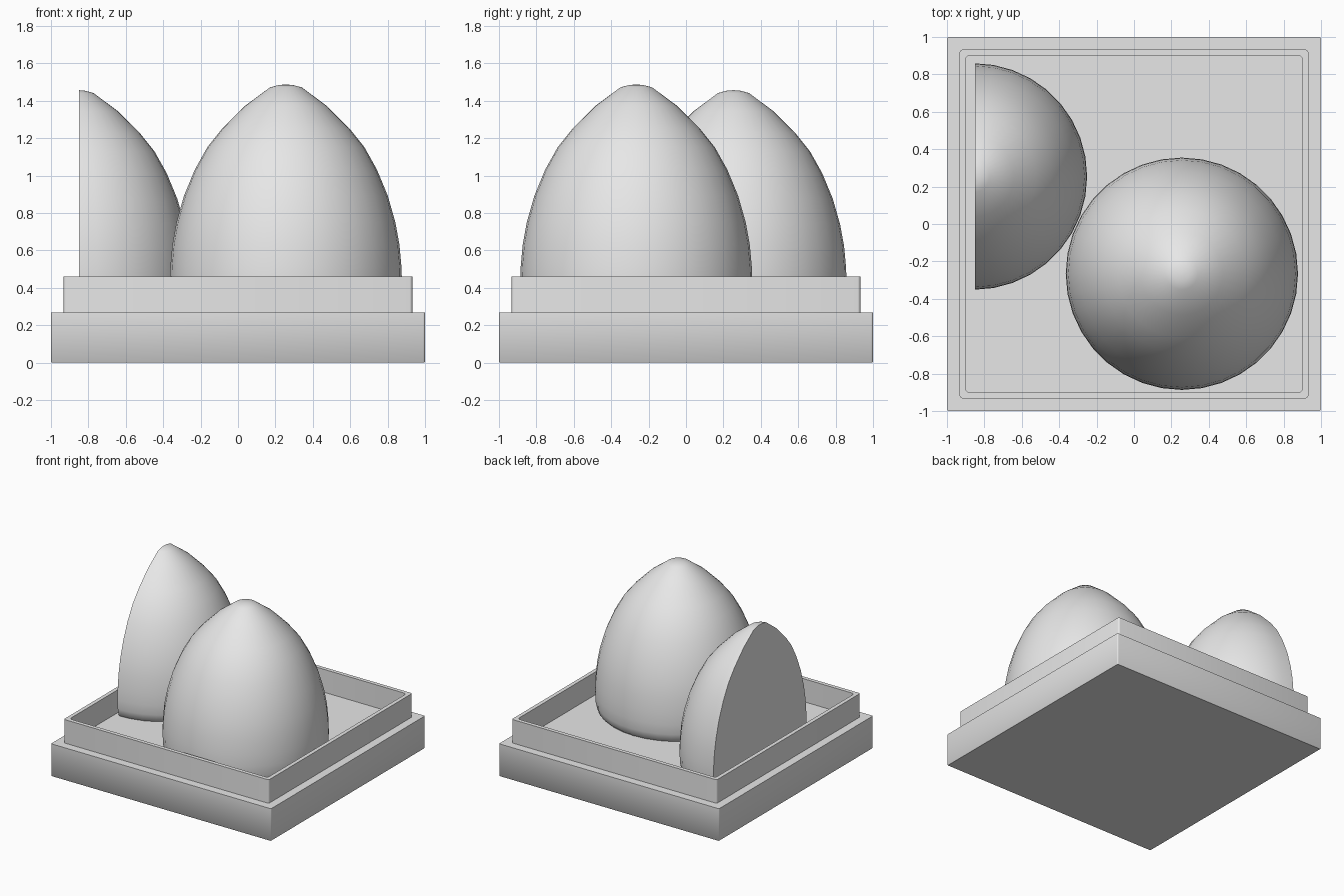
import bpy, bmesh, math

cube = bpy.data.objects.get("Cube")
if cube:
    bpy.data.objects.remove(cube, do_unlink=True)

GREY = (0.8, 0.8, 0.8, 1.0)
grey = bpy.data.materials.new("light grey")
grey.use_nodes = True
grey.diffuse_color = GREY
grey.node_tree.nodes["Principled BSDF"].inputs["Base Color"].default_value = GREY


def rounded_square(half, radius, z, steps=3):
    """Points of a square with rounded corners, counter-clockwise."""
    points = []
    for corner in range(4):
        middle = math.radians(45 + 90 * corner)
        cx = math.copysign(half - radius, math.cos(middle))
        cy = math.copysign(half - radius, math.sin(middle))
        for i in range(steps + 1):
            a = math.pi / 2 * (corner + i / steps)
            points.append((cx + radius * math.cos(a), cy + radius * math.sin(a), z))
    return points


def circle(radius, z, sides=36):
    turn = 2 * math.pi / sides
    return [(radius * math.cos(i * turn), radius * math.sin(i * turn), z)
            for i in range(sides)]


def skin(loops):
    """Join a stack of equal loops with quads and cap both ends."""
    bm = bmesh.new()
    rings = [[bm.verts.new(p) for p in loop] for loop in loops]
    for low, high in zip(rings, rings[1:]):
        for i in range(len(low)):
            j = (i + 1) % len(low)
            bm.faces.new((low[i], low[j], high[j], high[i]))
    bm.faces.new(rings[0][::-1])
    bm.faces.new(rings[-1])
    return bm


def finish(bm, name, location=(0, 0, 0), angle=40):
    mesh = bpy.data.meshes.new(name)
    bm.to_mesh(mesh)
    bm.free()
    mesh.materials.append(grey)
    obj = bpy.data.objects.new(name, mesh)
    obj.location = location
    bpy.context.collection.objects.link(obj)
    bpy.ops.object.select_all(action="DESELECT")
    obj.select_set(True)
    bpy.context.view_layer.objects.active = obj
    bpy.ops.object.shade_smooth_by_angle(angle=math.radians(angle))
    return obj


# Square base with a slightly eased bottom edge
BASE_TOP, FLOOR = 0.267, 0.272
base = finish(skin([rounded_square(0.995, 0.005, 0),
                    rounded_square(1, 0.01, 0.005),
                    rounded_square(1, 0.01, BASE_TOP)]), "base", angle=50)
for face in base.data.polygons:
    if abs(face.normal.z) > 0.9:
        face.use_smooth = False

# Tray with a thin raised rim
finish(skin([rounded_square(0.932, 0.015, BASE_TOP),
             rounded_square(0.932, 0.015, 0.46),
             rounded_square(0.9, 0.02, 0.46),
             rounded_square(0.9, 0.02, FLOOR)]), "tray_rim")

# Pointed dome outline: radius and height above the floor
DOME = [(0.585, 0), (0.605, 0.02), (0.617, 0.07), (0.621, 0.15), (0.618, 0.24),
        (0.607, 0.36), (0.585, 0.48), (0.545, 0.62), (0.487, 0.76),
        (0.42, 0.88), (0.34, 0.98), (0.22, 1.1), (0.085, 1.2),
        (0.04, 1.212), (0.01, 1.215)]


def dome(scale=1):
    return skin([circle(r * scale, z * scale) for r, z in DOME])


# Whole dome
finish(dome(), "whole_dome", (0.256, -0.266, FLOOR))

# Half dome, cut flat on one side
half = dome(0.975)
cut = bmesh.ops.bisect_plane(half, geom=half.verts[:] + half.edges[:] + half.faces[:],
                             plane_co=(0.006, 0, 0), plane_no=(-1, 0, 0),
                             clear_outer=True)
rim = [e for e in cut["geom_cut"] if isinstance(e, bmesh.types.BMEdge)]
bmesh.ops.contextual_create(half, geom=rim)
bmesh.ops.recalc_face_normals(half, faces=half.faces[:])
finish(half, "half_dome", (-0.856, 0.254, FLOOR))
